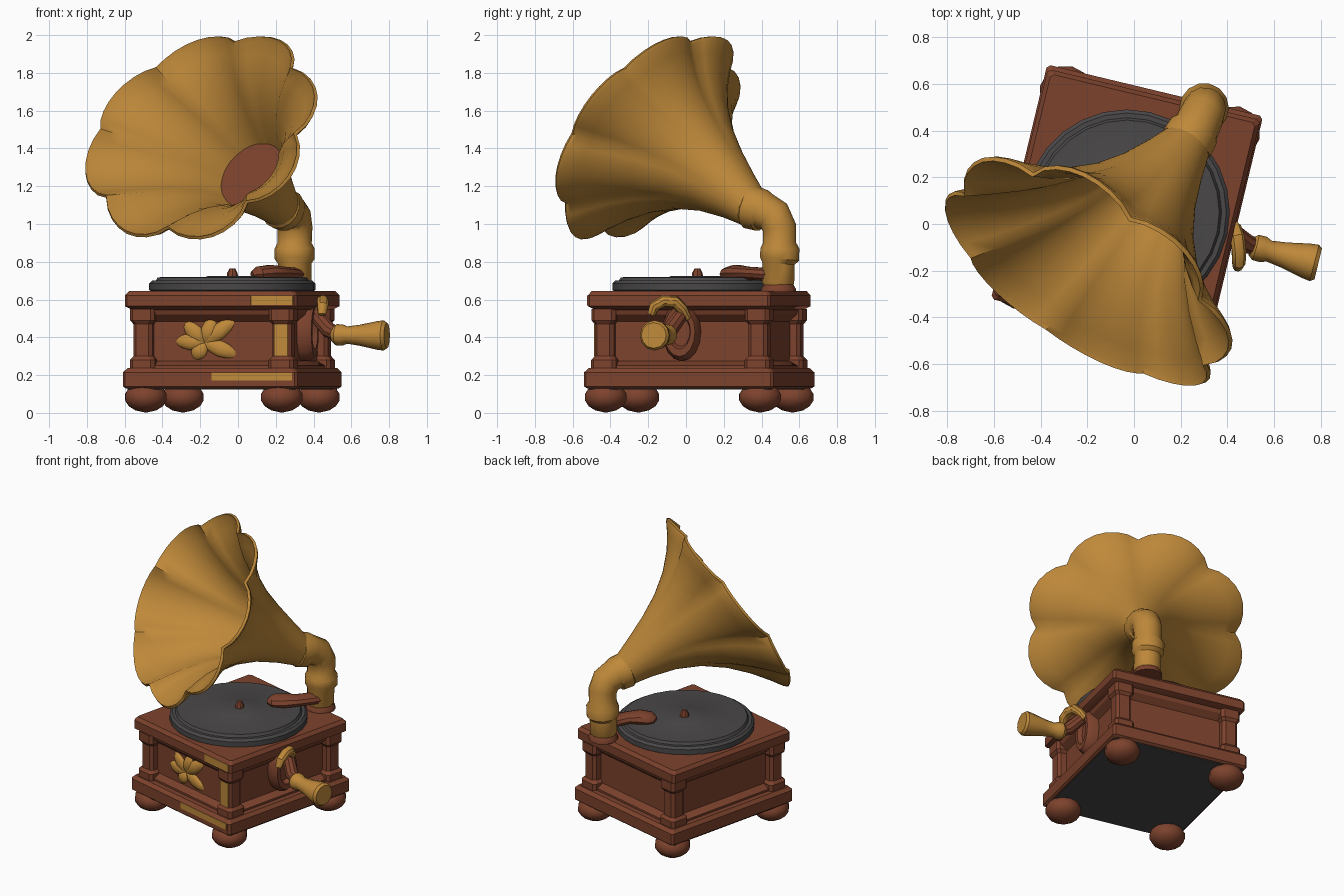
import bpy, bmesh, math
from mathutils import Vector, Matrix

if "Cube" in bpy.data.objects:
    bpy.data.objects.remove(bpy.data.objects["Cube"])

CASE = Matrix.Translation((-0.03, 0.07, 0)) @ Matrix.Rotation(math.radians(-13.5), 4, 'Z')
WORLD = Matrix.Identity(4)


def material(name, color):
    m = bpy.data.materials.new(name)
    m.diffuse_color = (*color, 1)
    m.use_nodes = True
    m.node_tree.nodes["Principled BSDF"].inputs["Base Color"].default_value = m.diffuse_color
    return m


GOLD = material("gold", (0.52, 0.25, 0.042))
BROWN = material("brown_wood", (0.205, 0.055, 0.026))
DARK = material("dark_grey", (0.068, 0.064, 0.064))


def loft(name, rings, mats, matrix=WORLD, cap_slot=0, angle=35):
    """Skin a list of rings and cap both ends; cap_slot is the last cap's material."""
    bm = bmesh.new()
    vs = [[bm.verts.new(matrix @ Vector(p)) for p in r] for r in rings]
    n = len(rings[0])
    for i in range(len(vs) - 1):
        for j in range(n):
            k = (j + 1) % n
            bm.faces.new((vs[i][j], vs[i][k], vs[i + 1][k], vs[i + 1][j]))
    bm.faces.new(vs[0][::-1])
    bm.faces.new(vs[-1]).material_index = cap_slot
    bmesh.ops.recalc_face_normals(bm, faces=bm.faces)
    me = bpy.data.meshes.new(name)
    bm.to_mesh(me)
    bm.free()
    for m in mats:
        me.materials.append(m)
    me.polygons.foreach_set("use_smooth", [True] * len(me.polygons))
    me.set_sharp_from_angle(angle=math.radians(angle))
    ob = bpy.data.objects.new(name, me)
    bpy.context.collection.objects.link(ob)
    return ob


def block(name, steps, mat, cx=0, cy=0, ch=0.014):
    """Stacked chamfered rectangles: steps of (z, half x, half y)."""
    rings = []
    for z, a, b in steps:
        pts = [(a, -b + ch), (a, b - ch), (a - ch, b), (-a + ch, b),
               (-a, b - ch), (-a, -b + ch), (-a + ch, -b), (a - ch, -b)]
        rings.append([(cx + x, cy + y, z) for x, y in pts])
    return loft(name, rings, [mat], CASE, angle=25)


def lathe(name, profile, mat, cx, cy, n=24):
    rings = [[(cx + r * math.cos(2 * math.pi * j / n), cy + r * math.sin(2 * math.pi * j / n), z)
              for j in range(n)] for r, z in profile]
    return loft(name, rings, [mat])


def tube(name, path, mat, n=12, matrix=WORLD, flat=1.0):
    """Sweep a circle along (x, y, z, radius) points."""
    pts = [Vector(p[:3]) for p in path]
    rings, frame, old = [], None, None
    for i, p in enumerate(pts):
        t = (pts[min(i + 1, len(pts) - 1)] - pts[max(i - 1, 0)]).normalized()
        if frame is None:
            frame = t.to_track_quat('Z', 'Y')
        else:
            frame = old.rotation_difference(t) @ frame
        old = t
        ring = []
        for j in range(n):
            a = 2 * math.pi * j / n
            d = frame @ Vector((math.cos(a), math.sin(a), 0)) * path[i][3]
            d.z *= flat
            ring.append(p + d)
        rings.append(ring)
    return loft(name, rings, [mat], matrix)


def ball(name, center, scale, mat, tilt=0, n=12, m=7):
    rings = []
    rot = Matrix.Rotation(tilt, 3, 'Y')
    for i in range(m + 1):
        a = math.pi * (0.03 + 0.94 * i / m)
        rings.append([Vector(center) + rot @ Vector((
            scale[0] * math.sin(a) * math.cos(2 * math.pi * j / n),
            scale[1] * math.sin(a) * math.sin(2 * math.pi * j / n),
            -scale[2] * math.cos(a))) for j in range(n)])
    return loft(name, rings, [mat], CASE, angle=60)


# Case: base board, body with mouldings, top board, underside
block("base_board", [(0.128, 0.46, 0.5), (0.14, 0.475, 0.516), (0.215, 0.475, 0.516),
                     (0.237, 0.455, 0.495)], BROWN)
block("underside", [(0.123, 0.455, 0.495), (0.13, 0.455, 0.495)], DARK)
block("case_body", [(0.23, 0.42, 0.46), (0.25, 0.42, 0.46), (0.275, 0.375, 0.415), (0.485, 0.375, 0.415),
                    (0.52, 0.415, 0.455), (0.56, 0.43, 0.47)], BROWN)
block("top_board", [(0.545, 0.435, 0.465), (0.565, 0.468, 0.498), (0.622, 0.468, 0.498),
                    (0.645, 0.45, 0.48)], BROWN)

# Corner columns and round feet
for sx in (-1, 1):
    for sy in (-1, 1):
        tag = ("left" if sx < 0 else "right") + ("_front" if sy < 0 else "_back")
        steps = [(0.23, .068, .068), (0.28, .068, .068), (0.3, .052, .052), (0.47, .052, .052),
                 (0.49, .066, .066), (0.55, .066, .066)]
        block("column_" + tag, steps, BROWN, sx * 0.378, sy * 0.418, 0.018)
        ball("foot_" + tag, (sx * 0.37, sy * 0.42, 0.083), (0.116, 0.116, 0.08), BROWN)

# Gilded patches near the front right corner
block("gilding_base", [(0.172, 0.22, 0.004), (0.215, 0.22, 0.004)], GOLD, 0.23, -0.516, 0.001)
block("gilding_top", [(0.57, 0.115, 0.004), (0.622, 0.115, 0.004)], GOLD, 0.335, -0.498, 0.001)
block("gilding_column", [(0.3, 0.038, 0.004), (0.47, 0.038, 0.004)], GOLD, 0.378, -0.47, 0.001)

# Flower ornament on the front panel
for i, (deg, ln) in enumerate([(176, .078), (135, .075), (72, .068), (38, .1), (-20, .09), (235, .05)]):
    a = math.radians(deg)
    c = (-0.05 + ln * math.cos(a), -0.416, 0.37 + ln * math.sin(a))
    ball(f"petal_{i + 1}", c, (ln, 0.022, 0.042), GOLD, tilt=-a, n=8, m=6)

# Turntable, spindle and playing arm
lathe("turntable", [(0.42, 0.64), (0.44, 0.65), (0.44, 0.685), (0.425, 0.7), (0.405, 0.7),
                    (0.395, 0.718), (0.14, 0.72), (0.13, 0.724), (0.03, 0.724)], DARK, -0.03, 0.05, 28)
lathe("spindle", [(0.03, 0.72), (0.028, 0.74), (0.015, 0.765)], BROWN, -0.03, 0.06, 8)
tube("playing_arm", [(0.31, 0.5, 0.725, 0.07), (0.28, 0.4, 0.735, 0.06), (0.23, 0.32, 0.74, 0.06),
                     (0.17, 0.27, 0.74, 0.075), (0.11, 0.24, 0.735, 0.068), (0.075, 0.23, 0.73, 0.03)],
     BROWN, 10, flat=0.6)
lathe("arm_mount", [(0.095, 0.64), (0.095, 0.655), (0.08, 0.68)], BROWN, 0.3, 0.49, 14)

# Elbow pipe with its bulge and collar
tube("elbow_pipe", [(0.3, 0.485, 0.66, 0.07), (0.3, 0.487, 0.69, 0.088), (0.3, 0.49, 0.79, 0.088),
                    (0.3, 0.495, 0.815, 0.106), (0.3, 0.497, 0.87, 0.106), (0.3, 0.495, 0.9, 0.09),
                    (0.302, 0.495, 0.98, 0.092), (0.293, 0.468, 1.04, 0.095), (0.267, 0.415, 1.068, 0.1),
                    (0.257, 0.4, 1.072, 0.112), (0.225, 0.345, 1.088, 0.116), (0.215, 0.33, 1.095, 0.1)],
     GOLD, 14)

# Flower horn: eight lobes curling back at the lip, inner skin ending in a brown throat
START, MOUTH = Vector((0.24, 0.36, 1.075)), Vector((-0.18, -0.195, 1.46))
N = (MOUTH - START).normalized()
E1 = Vector((-N.y, N.x, 0)).normalized()
E2 = E1.cross(N)
if E2.z < 0:
    E2.negate()
LEN = (MOUTH - START).length
outer = [(0, .1), (.18, .143), (.37, .198), (.55, .268), (.71, .356), (.84, .452), (.93, .538), (.985, .6)]
inner = [(t + 0.014, r - 0.018) for t, r in reversed(outer[3:])] + [(0.41, 0.192)]
rings = []
for t, r in outer + [(1.005, .612), (1.025, .602)] + inner:
    ring = []
    for j in range(64):
        a = 2 * math.pi * j / 64
        lobe = abs(math.sin(4 * a)) ** 0.8
        k = min(1, t)
        rr = r + 0.076 * k ** 4 * lobe
        depth = LEN * t + k ** 6 * (0.012 - 0.03 * lobe + 0.015 * math.cos(2 * a)
                                    + 0.06 * max(0, math.cos(a - math.radians(220))))
        c = START + N * depth + E2 * 0.03 * math.sin(math.pi * k)
        wide = 1 + 0.04 * k ** 2
        tall = 1 - 0.055 * k ** 2
        ring.append(c + (E1 * math.cos(a) * wide + E2 * math.sin(a) * tall) * rr)
    rings.append(ring)
loft("horn", rings, [GOLD, BROWN], cap_slot=1, angle=50)

# Crank on the right side: oval plate, gold hook, wooden neck, flared handle
plate = [[(u, s * 0.1 * math.cos(j * math.pi / 8), 0.43 + s * 0.155 * math.sin(j * math.pi / 8))
          for j in range(16)] for u, s in ((0.36, 1), (0.42, 1), (0.45, .85), (0.45, .6), (0.42, .5))]
loft("crank_plate", plate, [BROWN], CASE)
tube("crank_hook", [(0.52, -0.135, 0.52, 0.022), (0.52, -0.118, 0.565, 0.03), (0.51, -0.07, 0.592, 0.032),
                    (0.49, -0.015, 0.588, 0.032), (0.47, 0.02, 0.55, 0.03), (0.44, 0.04, 0.5, 0.025)],
     GOLD, 10, CASE)
tube("crank_neck", [(0.42, 0.03, 0.55, 0.03), (0.47, 0.0, 0.5, 0.04), (0.53, -0.03, 0.44, 0.043),
                    (0.59, -0.038, 0.41, 0.035)], BROWN, 10, CASE)
tube("crank_handle", [(0.555, -0.036, 0.415, 0.04), (0.575, -0.037, 0.414, 0.056), (0.61, -0.038, 0.412, 0.056),
                      (0.635, -0.039, 0.412, 0.046), (0.7, -0.04, 0.411, 0.055), (0.8, -0.042, 0.41, 0.076),
                      (0.835, -0.043, 0.41, 0.08), (0.852, -0.043, 0.41, 0.068)], GOLD, 12, CASE)
